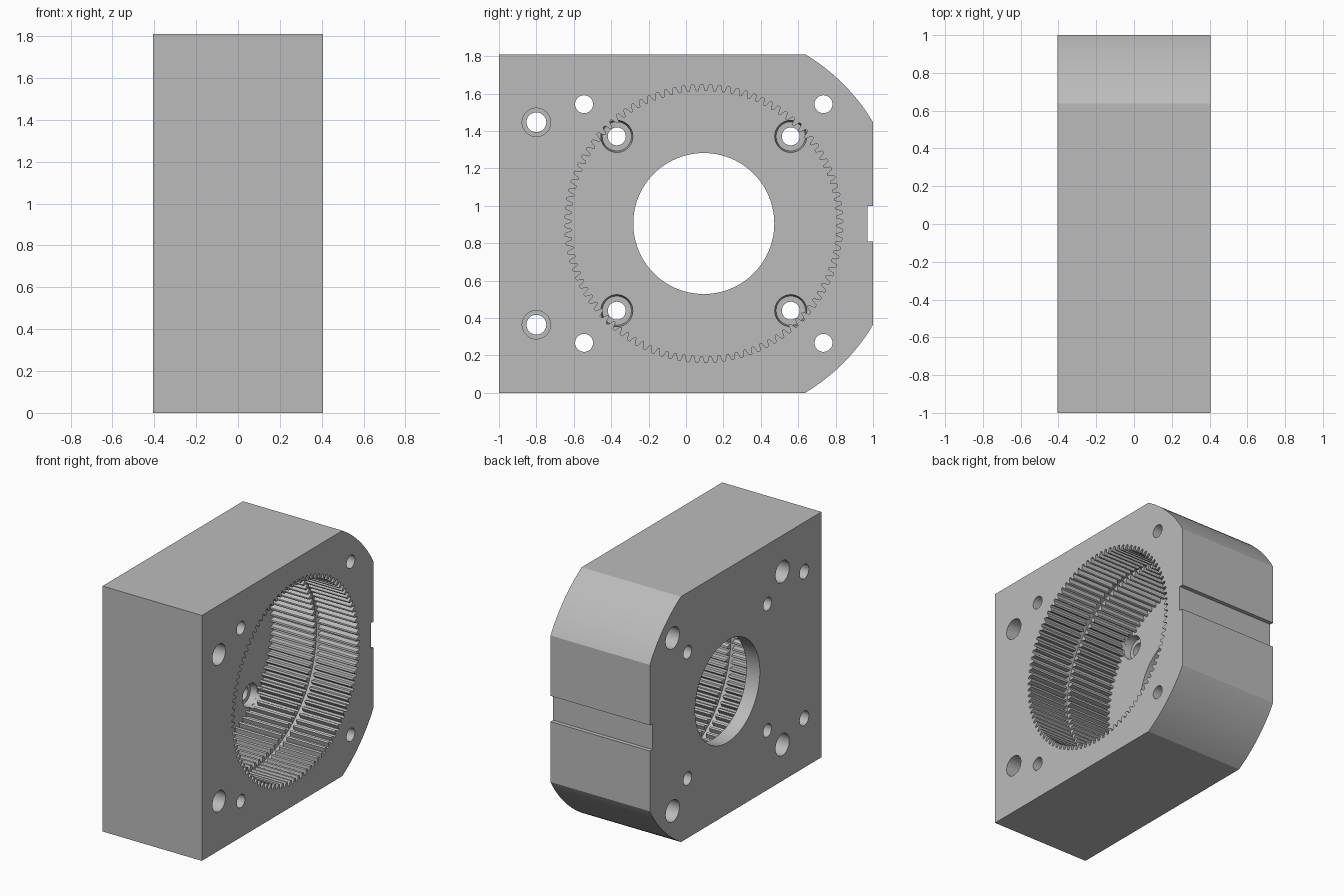
import bpy
import bmesh
from math import sin, cos, pi, asin, radians, sqrt

cube = bpy.data.objects.get("Cube")
if cube:
    bpy.data.objects.remove(cube, do_unlink=True)

HALF_X = 0.405          # half thickness of the block
HEIGHT = 1.81
CY, CZ = 0.095, 0.905   # gear axis
FLOOR = -0.295          # cavity floor
OUT = 0.05              # cutter overshoot

grey = bpy.data.materials.new("plain grey")
grey.use_nodes = True
grey.diffuse_color = (0.5, 0.5, 0.5, 1)
grey.node_tree.nodes["Principled BSDF"].inputs["Base Color"].default_value = (0.5, 0.5, 0.5, 1)


def loft(name, start, end, x0, x1):
    """Solid between two matching (y, z) outlines at x0 and x1."""
    bm = bmesh.new()
    a = [bm.verts.new((x0, y, z)) for y, z in start]
    b = [bm.verts.new((x1, y, z)) for y, z in end]
    bm.faces.new(a)
    bm.faces.new(b)
    n = len(a)
    for i in range(n):
        j = (i + 1) % n
        bm.faces.new((a[i], a[j], b[j], b[i]))
    bmesh.ops.recalc_face_normals(bm, faces=bm.faces[:])
    mesh = bpy.data.meshes.new(name)
    bm.to_mesh(mesh)
    bm.free()
    obj = bpy.data.objects.new(name, mesh)
    bpy.context.collection.objects.link(obj)
    mesh.materials.append(grey)
    return obj


def circle(y, z, r, n=48):
    return [(y + r * cos(2 * pi * i / n), z + r * sin(2 * pi * i / n)) for i in range(n)]


def cut(target, cutter):
    mod = target.modifiers.new("cut", "BOOLEAN")
    mod.operation = "DIFFERENCE"
    mod.solver = "EXACT"
    mod.object = cutter
    bpy.context.view_layer.objects.active = target
    bpy.ops.object.modifier_apply(modifier=mod.name)
    bpy.data.objects.remove(cutter, do_unlink=True)


def bore(target, y, z, r, x0, x1, r_end=None, n=48):
    cut(target, loft("bore", circle(y, z, r, n), circle(y, z, r_end or r, n), x0, x1))


# Block outline: square front, rounded back corners, key slot in the back
R = 1.055
a0 = asin((HEIGHT - CZ) / R)
a1 = asin(0.54 / R)
arc = [(CY + R * cos(a), CZ + R * sin(a))
       for a in (a0 + (a1 - a0) * i / 12 for i in range(13))]
arc[0] = (arc[0][0], HEIGHT)
arc[-1] = (1.0, arc[-1][1])
lower = [(y, HEIGHT - z) for y, z in reversed(arc)]
slot = [(1, 1.0), (0.97, 1.0), (0.97, 0.81), (1, 0.81)]
outline = [(-1, 0), (-1, HEIGHT)] + arc + slot + lower
housing = loft("gear_housing", outline, outline, -HALF_X, HALF_X)

# Internal ring gear cavity
TEETH, STEPS = 96, 10
gear = []
for i in range(TEETH * STEPS):
    a = 2 * pi * i / (TEETH * STEPS)
    wave = max(-1, min(1, 1.5 * sin(a * TEETH)))
    r = 0.726 + 0.018 * wave
    gear.append((CY + r * cos(a), CZ + r * sin(a)))
cut(housing, loft("gear_cutter", gear, gear, FLOOR, HALF_X + OUT))

# Relief groove that splits the teeth into two bands
bore(housing, CY, CZ, 0.748, 0.05, 0.09, n=192)

# Shaft opening through the floor
bore(housing, CY, CZ, 0.377, -HALF_X - OUT, FLOOR + OUT, n=96)

for side in (-1, 1):
    # Floor screws: flared seat and through hole
    for y in (-0.37, 0.56):
        z = CZ + side * 0.466
        bore(housing, y, z, 0.078, FLOOR - 0.05, FLOOR + 0.04, r_end=0.092)
        bore(housing, y, z, 0.048, -HALF_X - OUT, FLOOR)
    # Corner screws: through hole, counterbored on the closed side
    for y in (-0.545, 0.735):
        z = CZ + side * 0.638
        bore(housing, y, z, 0.048, -HALF_X - OUT, HALF_X + OUT)
        bore(housing, y, z, 0.08, -HALF_X - OUT, -HALF_X + 0.25)
    # Front mounting screws: through hole, counterbored on the open side
    z = CZ + side * 0.541
    bore(housing, -0.8, z, 0.053, -HALF_X - OUT, HALF_X + OUT)
    bore(housing, -0.8, z, 0.076, HALF_X - 0.25, HALF_X + OUT)

bpy.ops.object.select_all(action="DESELECT")
housing.select_set(True)
bpy.context.view_layer.objects.active = housing
bpy.ops.object.shade_smooth_by_angle(angle=radians(30))
